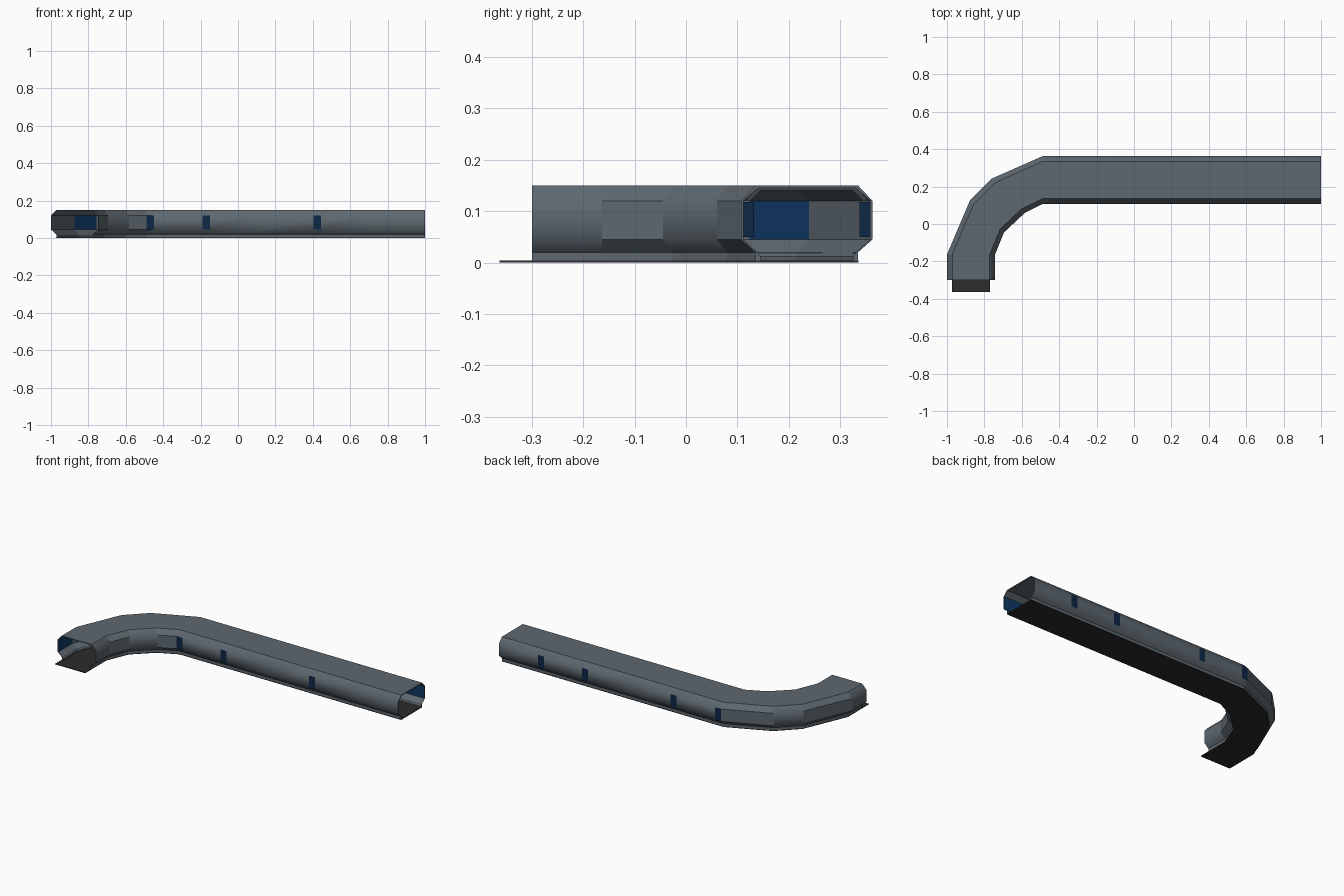
import bpy, bmesh
from mathutils import Vector

if "Cube" in bpy.data.objects:
    bpy.data.objects.remove(bpy.data.objects["Cube"])

def mat(name, col):
    m = bpy.data.materials.new(name)
    m.diffuse_color = (*col, 1)
    m.use_nodes = True
    m.node_tree.nodes["Principled BSDF"].inputs["Base Color"].default_value = m.diffuse_color
    return m

GREY = mat("hull grey", (0.11, 0.138, 0.16))
NAVY = mat("window navy", (0.004, 0.02, 0.062))
BLUE = mat("panel blue", (0.005, 0.04, 0.13))
BLACK = mat("floor black", (0.025, 0.025, 0.025))
DARK = mat("frame dark grey", (0.05, 0.058, 0.065))
MATS = [GREY, NAVY, BLUE, BLACK, DARK]

# Stations along the corridor: (inner wall point, outer wall point)
Y0, Y1, END = 0.107, 0.363, 1.0
bend = [((-0.743, -0.30), (-1, -0.30)), ((-0.743, -0.163), (-1, -0.163)),
        ((-0.695, -0.045), (-0.877, 0.126)), ((-0.583, 0.06), (-0.76, 0.243))]

def at_x(x):
    return ((x, Y0), (x, Y1))

MODULE, WIN = 0.297, 0.04
starts = [-0.488 + MODULE * i for i in range(5)]
straight = []
for s in starts:
    straight += [at_x(s), at_x(s + WIN)]
stations = bend + straight + [at_x(END)]

def point(st, t, z):
    a, b = Vector(st[0]), Vector(st[1])
    p = a.lerp(b, t)
    return (p.x, p.y, z)

def loft(name, sts, profile, rule):
    """Sweep a closed profile of (t, z) through stations; rule gives (material, smooth)."""
    bm = bmesh.new()
    rows = [[bm.verts.new(point(s, t, z)) for t, z in profile] for s in sts]
    n = len(profile)
    for i in range(len(rows) - 1):
        for j in range(n):
            k = (j + 1) % n
            f = bm.faces.new((rows[i][j], rows[i][k], rows[i + 1][k], rows[i + 1][j]))
            f.material_index, f.smooth = rule(i, j)
    for r in (rows[0], rows[-1]):
        f = bm.faces.new(r)
        f.material_index = rule(0, 0)[0]
    bmesh.ops.recalc_face_normals(bm, faces=bm.faces)
    me = bpy.data.meshes.new(name)
    bm.to_mesh(me)
    bm.free()
    for m in MATS:
        me.materials.append(m)
    ob = bpy.data.objects.new(name, me)
    bpy.context.collection.objects.link(ob)
    return ob

def solid(index):
    return lambda i, j: (index, False)

# Hull cross-section: outside skin, then inside lining
half = [(0.11, 0.003), (0.11, 0.02), (0.0, 0.045), (0.0, 0.12), (0.11, 0.15)]

def section(inset):
    h = [(t + inset, z - (inset * 0.26 if z > 0.14 else 0)) for t, z in half]
    return h + [(1 - t, z) for t, z in reversed(h)]

outer, inner = section(0), section(0.018)
WALLS = (2, 6)          # outside wall strips: inner side, outer side
LINING = (12, 16)       # matching lining strips

def hull_rule(i, j):
    window = i >= 4 and (i - 4) % 2 == 0
    module = (i - 4) // 2
    if window and j == WALLS[0] and module in (0, 1, 3):
        return 1, False
    if window and j == WALLS[1] and module in (0, 1, 3, 4):
        return 1, False
    if j in LINING and i not in (1, 3):
        return 2, False
    return 0, (j in (1, 2, 3, 5, 6, 7) and i not in (1, 3))

loft("corridor_hull", stations, outer + inner[::-1], hull_rule)

# Floor plate, running past the hull at the short end
tip = ((-0.743, -0.363), (-1, -0.363))
loft("floor_plate", [tip] + stations,
     [(0.108, 0), (0.892, 0), (0.892, 0.004), (0.108, 0.004)], solid(3))

# Blue posts filling the wall recess behind each window
for k, s in enumerate(starts):
    span = [at_x(s), at_x(s + WIN)]
    for side, t0, t1 in (("front", 0.016, 0.1), ("back", 0.9, 0.984)):
        loft(f"window_post_{side}_{k}", span,
             [(t0, 0.05), (t1, 0.05), (t1, 0.118), (t0, 0.118)], solid(1))

# Dark ceiling ribs and sloping shoulder ribs at every module start
rib = [(0.03, 0.12), (0.125, 0.147), (0.875, 0.147), (0.97, 0.12),
       (0.93, 0.12), (0.85, 0.14), (0.15, 0.14), (0.07, 0.12)]
for k, s in enumerate(starts):
    loft(f"ceiling_rib_{k}", [at_x(s), at_x(s + WIN)], rib, solid(4))

# Low skirting ledges along both sides of the floor
for side, m in (("inner", False), ("outer", True)):
    prof = [(0.125, 0.004), (0.15, 0.004), (0.15, 0.012), (0.125, 0.02)]
    if m:
        prof = [(1 - t, z) for t, z in prof]
    loft(f"skirting_{side}", stations, prof, solid(0))
